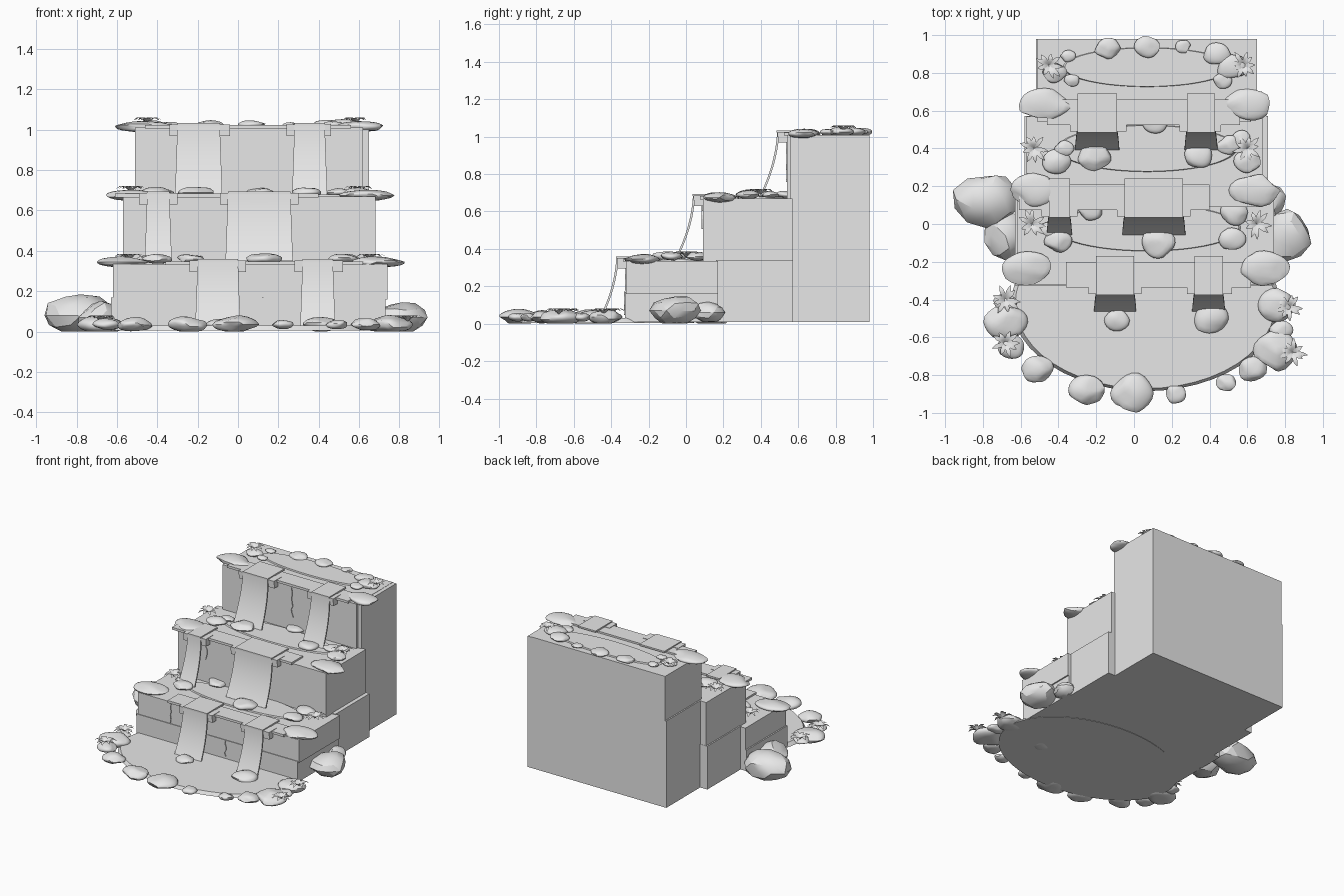
import bpy, bmesh, math, random
from mathutils import Vector, Matrix

if "Cube" in bpy.data.objects:
    bpy.data.objects.remove(bpy.data.objects["Cube"])

random.seed(4)
stone = bpy.data.materials.new("stone_grey")
stone.diffuse_color = (0.8, 0.8, 0.8, 1)
stone.use_nodes = True
stone.node_tree.nodes["Principled BSDF"].inputs["Base Color"].default_value = stone.diffuse_color


def finish(name, bm, smooth=None, normals=True):
    if normals:
        bmesh.ops.recalc_face_normals(bm, faces=bm.faces)
    me = bpy.data.meshes.new(name)
    bm.to_mesh(me)
    bm.free()
    ob = bpy.data.objects.new(name, me)
    bpy.context.collection.objects.link(ob)
    me.materials.append(stone)
    if smooth:
        bpy.ops.object.select_all(action='DESELECT')
        ob.select_set(True)
        bpy.context.view_layer.objects.active = ob
        bpy.ops.object.shade_smooth_by_angle(angle=math.radians(smooth))
    return ob


def add_box(bm, x0, x1, y0, y1, z0, z1):
    m = Matrix.Translation(((x0 + x1) / 2, (y0 + y1) / 2, (z0 + z1) / 2))
    m = m @ Matrix.Diagonal((x1 - x0, y1 - y0, z1 - z0, 1))
    bmesh.ops.create_cube(bm, size=1, matrix=m)


def add_rock(bm, x, y, z, rx, ry, rz, rough=0.1, sub=3):
    # lumpy stone: sphere flattened along a few random planes
    new = bmesh.ops.create_icosphere(bm, subdivisions=sub, radius=1)["verts"]
    cuts = [(Vector([random.uniform(-1, 1) for _ in range(3)]).normalized(),
             random.uniform(0.75, 0.92)) for _ in range(9)]
    ph = [random.uniform(0, 6) for _ in range(3)]
    for v in new:
        c = v.co.copy()
        for n, d in cuts:
            over = c.dot(n) - d
            if over > 0:
                c -= n * over * 0.9
        c *= 1.04 + rough * math.sin(3 * c.x + ph[0]) * math.sin(3 * c.y + ph[1]) * math.cos(2 * c.z + ph[2])
        v.co = Vector((x + c.x * rx, y + c.y * ry, max(0.0, z + c.z * rz)))


def add_disc(bm, x, y, rx, ry, z0, z1):
    m = Matrix.Translation((x, y, (z0 + z1) / 2)) @ Matrix.Diagonal((rx, ry, z1 - z0, 1))
    bmesh.ops.create_cone(bm, cap_ends=True, segments=48, radius1=1, radius2=0.97, depth=1, matrix=m)


# stepped cliff blocks
for name, dims in {
    "top_tier": (-0.51, 0.62, 0.54, 0.98, 0.66, 1.01),
    "back_column": (-0.52, 0.65, 0.56, 0.98, 0.01, 0.672),
    "middle_tier": (-0.57, 0.68, 0.09, 0.57, 0.33, 0.67),
    "middle_base": (-0.58, 0.71, 0.16, 0.572, 0.01, 0.34),
    "lower_tier": (-0.62, 0.74, -0.32, 0.17, 0.16, 0.335),
    "lower_base": (-0.63, 0.73, -0.325, 0.17, 0.01, 0.17),
}.items():
    bm = bmesh.new()
    add_box(bm, *dims)
    finish(name, bm)
bm = bmesh.new()
add_box(bm, 0.6, 0.65, 0.56, 0.98, 0.66, 1.008)
finish("top_tier_side", bm)

# per tier: wall front y, top z, falls as (ledge x0, x1, water x0, x1), foot z
tiers = {
    "top": (0.54, 1.01, [(-0.34, -0.04, -0.30, -0.09), (0.24, 0.46, 0.28, 0.43)], 0.68),
    "middle": (0.09, 0.67, [(-0.49, -0.30, -0.45, -0.34), (-0.09, 0.30, -0.05, 0.26)], 0.35),
    "lower": (-0.32, 0.335, [(-0.24, 0.04, -0.20, 0.00), (0.28, 0.52, 0.32, 0.47)], 0.02),
}
for tname, (yf, zt, falls, foot) in tiers.items():
    # ledge cap across the wall, stepping forward under each fall
    bm = bmesh.new()
    add_box(bm, falls[0][0] - 0.12, falls[1][1] + 0.1, yf - 0.015, yf + 0.12, zt - 0.005, zt + 0.013)
    for l0, l1, w0, w1 in falls:
        add_box(bm, l0, l1, yf - 0.05, yf + 0.04, zt - 0.012, zt + 0.016)
        for bx in (l0 + 0.025, l1 - 0.025):
            add_box(bm, bx - 0.025, bx + 0.025, yf - 0.045, yf + 0.02, zt - 0.04, zt - 0.01)
    finish(tname + "_ledge", bm)

    # feeder plate and curved water sheet
    for i, (l0, l1, w0, w1) in enumerate(falls):
        bm = bmesh.new()
        add_box(bm, w0, w1, yf - 0.055, yf + 0.15, zt + 0.012, zt + 0.024)
        finish(f"{tname}_spout_plate_{i}", bm)
        bm = bmesh.new()
        rows = []
        for k in range(13):
            t = k / 12
            y = yf - 0.053 - 0.02 * t - 0.075 * t * t
            z = zt + 0.012 + (foot - zt - 0.012) * t
            fl = 0.012 * t
            ring = [bm.verts.new((x, y + dy, z)) for dy in (0, 0.012)
                    for x in (w0 - fl, (w0 + w1) / 2, w1 + fl)]
            rows.append([ring[j] for j in (0, 1, 2, 5, 4, 3)])
        for a, b in zip(rows, rows[1:]):
            for j in range(6):
                n = (j + 1) % 6
                bm.faces.new((a[j], a[n], b[n], b[j]))
        bm.faces.new(rows[0])
        bm.faces.new(rows[-1])
        finish(f"{tname}_waterfall_{i}", bm, 40)

# pools
for name, dims in {
    "main_pool": (0.06, -0.42, 0.71, 0.465, 0.005, 0.03),
    "lower_pool": (0.07, -0.02, 0.50, 0.125, 0.33, 0.345),
    "middle_pool": (0.07, 0.40, 0.48, 0.125, 0.665, 0.68),
    "top_pool": (0.07, 0.83, 0.45, 0.105, 1.005, 1.02),
}.items():
    bm = bmesh.new()
    add_disc(bm, *dims)
    finish(name, bm, 30)

# flat overhanging slabs at the tier corners
bm = bmesh.new()
for x, y, z, rx in [(-0.47, 0.63, 1.015, 0.135), (0.60, 0.63, 1.015, 0.125),
                    (-0.53, 0.18, 0.675, 0.12), (0.64, 0.18, 0.675, 0.125),
                    (-0.57, -0.235, 0.345, 0.125), (0.69, -0.235, 0.345, 0.125)]:
    add_rock(bm, x, y, z, rx, 0.087, 0.026)
finish("corner_slabs", bm, 40)

# large boulders beside the base
bm = bmesh.new()
for d in [(-0.78, 0.13, 0.08, 0.17, 0.145, 0.105), (-0.68, -0.06, 0.07, 0.11, 0.125, 0.08),
          (0.81, -0.06, 0.07, 0.125, 0.135, 0.08), (0.73, 0.12, 0.06, 0.07, 0.085, 0.055)]:
    add_rock(bm, *d, rough=0.12, sub=2)
finish("boulders", bm, 25)

# small stones: base height and (x, y, radius)
stones = {
    "pool_rim_stones": (0.035, [
        (-.68, -.52, .11), (-.65, -.65, .07), (-.51, -.77, .085), (-.25, -.88, .095),
        (-.01, -.895, .105), (.22, -.9, .055), (.49, -.84, .055), (.63, -.77, .075),
        (.75, -.67, .11), (.78, -.56, .06), (.76, -.43, .10), (-.68, -.42, .06),
        (-.09, -.51, .065), (.41, -.50, .09)]),
    "lower_stones": (0.36, [
        (.53, .06, .07), (.52, -.08, .07), (.13, -.10, .085), (-.40, -.09, .07),
        (-.45, -.03, .05), (-.23, .08, .07)]),
    "middle_stones": (0.69, [
        (.50, .42, .06), (.57, .45, .05), (.60, .33, .07), (-.41, .33, .075),
        (-.37, .40, .05), (-.21, .36, .09), (.34, .36, .075), (.11, .54, .065)]),
    "top_stones": (1.025, [
        (-.14, .93, .065), (.07, .94, .065), (.26, .94, .04), (.44, .90, .07),
        (.52, .83, .08), (.47, .76, .05), (-.35, .89, .04), (-.33, .76, .04), (-.42, .80, .06)]),
}
for name, (z, items) in stones.items():
    bm = bmesh.new()
    for x, y, r in items:
        h = r * 0.4 if z < 0.1 else r * 0.33
        add_rock(bm, x, y, z, r, r * random.uniform(0.8, 0.95), h)
    finish(name, bm, 40)

# leafy rosettes
bm = bmesh.new()
for x, y, z in [(-.45, .84, 1.03), (.58, .84, 1.03), (-.53, .40, .69), (.60, .40, .69),
                (-.54, 0, .355), (.65, 0, .355), (-.68, -.40, .05), (.82, -.44, .05),
                (-.68, -.63, .05), (.84, -.68, .05)]:
    for k in range(9):
        a = k * math.tau / 9 + random.uniform(-0.2, 0.2)
        length = random.uniform(0.06, 0.085)
        out, side = Vector((math.cos(a), math.sin(a), 0)), Vector((-math.sin(a), math.cos(a), 0))
        prev = None
        for t, w, h in [(0, 0.003, 0), (0.35, 0.012, 0.025), (0.7, 0.011, 0.03), (1, 0.001, 0.018)]:
            c = Vector((x, y, z + h)) + out * length * t
            cur = [bm.verts.new(c - side * w), bm.verts.new(c + side * w)]
            if prev:
                bm.faces.new((prev[0], cur[0], cur[1], prev[1]))
            prev = cur
finish("leaf_rosettes", bm, 60, False)

# thin cracks and vines on the walls: x, wall y, top z, bottom z
bm = bmesh.new()
for x, y, z1, z0 in [(-.31, .538, .98, .76), (.08, .538, .99, .77), (-.33, .088, .63, .51),
                     (-.34, -.322, .32, .18), (.12, -.327, .17, .05)]:
    n = max(5, int((z1 - z0) / 0.025))
    pts = [(x + random.uniform(-0.009, 0.009), z1 + (z0 - z1) * i / n) for i in range(n + 1)]
    for (xa, za), (xb, zb) in zip(pts, pts[1:]):
        m = Matrix.Translation(((xa + xb) / 2, y, (za + zb) / 2))
        m = m @ Matrix.Rotation(math.atan2(xb - xa, zb - za), 4, 'Y')
        m = m @ Matrix.Diagonal((0.006, 0.008, math.hypot(xb - xa, zb - za) + 0.004, 1))
        bmesh.ops.create_cube(bm, size=1, matrix=m)
finish("wall_cracks", bm)
